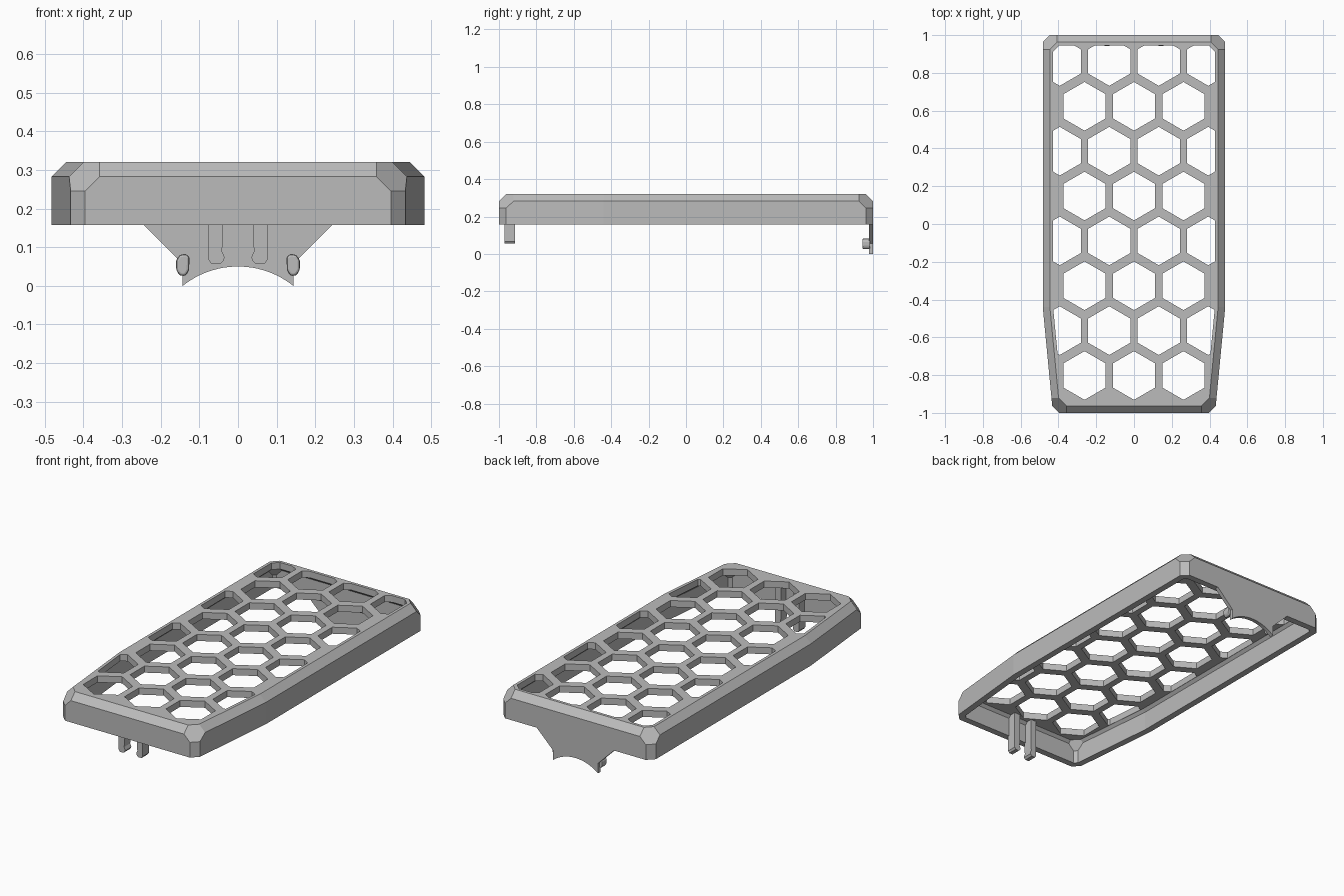
import bpy, bmesh, math
from mathutils import Vector

cube = bpy.data.objects.get("Cube")
if cube:
    bpy.data.objects.remove(cube)

grey = bpy.data.materials.new("mid grey")
grey.use_nodes = True
COLOUR = (0.5, 0.5, 0.5, 1)
grey.diffuse_color = COLOUR
grey.node_tree.nodes["Principled BSDF"].inputs["Base Color"].default_value = COLOUR

TOP, BASE = 0.32, 0.158     # cover height range
WALL = 0.0375               # shell thickness, also the chamfer size
HALF = 0.483                # half width


def finish(name, bm):
    bmesh.ops.recalc_face_normals(bm, faces=bm.faces)
    mesh = bpy.data.meshes.new(name)
    bm.to_mesh(mesh)
    bm.free()
    mesh.materials.append(grey)
    obj = bpy.data.objects.new(name, mesh)
    bpy.context.collection.objects.link(obj)
    return obj


def plane(x, y, z, d):
    n = Vector((x, y, z))
    return n.normalized(), d / n.length


def convex(planes, low, high):
    """Solid bounded by half-spaces between two heights."""
    bm = bmesh.new()
    bmesh.ops.create_cube(bm, size=1)
    for v in bm.verts:
        v.co = Vector((v.co.x * 4, v.co.y * 4, low if v.co.z < 0 else high))
    for n, d in planes:
        bmesh.ops.bisect_plane(bm, geom=bm.verts[:] + bm.edges[:] + bm.faces[:], dist=1e-5,
                               plane_co=n * d, plane_no=n, clear_outer=True)
        rim = [e for e in bm.edges if e.is_boundary]
        if rim:
            bmesh.ops.holes_fill(bm, edges=rim, sides=0)
    return bm


def prism(name, profile, y0, y1):
    """Profile in x and z, extruded along y."""
    bm = bmesh.new()
    face = bm.faces.new([bm.verts.new((x, y0, z)) for x, z in profile])
    new = bmesh.ops.extrude_face_region(bm, geom=[face])["geom"]
    bmesh.ops.translate(bm, vec=(0, y1 - y0, 0),
                        verts=[g for g in new if isinstance(g, bmesh.types.BMVert)])
    return finish(name, bm)


# Cover outline: walls, top chamfers and cut corners
taper = Vector((0.522, -0.05)).normalized()
taper_d = taper.x * HALF + taper.y * -0.44
shell = []
for y in (-1, 1):
    shell += [plane(0, y, 0, 1), plane(0, y, 1, 1 + TOP - WALL)]
for s in (-1, 1):
    shell += [plane(s, 0, 0, HALF), plane(s, 0, 1, HALF + TOP - WALL),
              plane(s * taper.x, taper.y, 0, taper_d),
              plane(s * taper.x, taper.y, 1, taper_d + TOP - WALL)]
    for y, half in ((-1, 0.433), (1, HALF)):
        shell += [plane(s, y, 0, half + 1 - WALL), plane(s, y, 1, half + 1 + TOP - 3 * WALL)]
cover = finish("cover", convex(shell, BASE, TOP))

# Hollow inside with the same shape, one wall thickness smaller
inner = [(n, d - WALL) for n, d in shell]
ceiling = TOP - WALL
hollow = finish("hollow_cutter", convex(inner, 0.05, ceiling))

# Hexagonal holes, trimmed to the flat ceiling
trim = [plane(n.x, n.y, 0, d - n.z * ceiling - 0.001) for n, d in inner]
PITCH, ROW, APOTHEM = 0.262, 0.2375, 0.1115
holes = bmesh.new()
for row in range(8):
    cy = -0.802 + ROW * row
    columns = (-1, 0, 1) if row % 2 == 0 else (-1.5, -0.5, 0.5, 1.5)
    for c in columns:
        hexagon = []
        for k in range(6):
            a = k * math.pi / 3
            x, y = math.cos(a), math.sin(a)
            hexagon.append(plane(x, y, 0, APOTHEM + x * c * PITCH + y * cy))
        part = convex(hexagon + trim, ceiling - 0.05, TOP + 0.05)
        temp = bpy.data.meshes.new("temp")
        part.to_mesh(temp)
        part.free()
        holes.from_mesh(temp)
        bpy.data.meshes.remove(temp)
hexes = finish("hole_cutter", holes)

for cutter in (hollow, hexes):
    mod = cover.modifiers.new(cutter.name, 'BOOLEAN')
    mod.operation = 'DIFFERENCE'
    mod.solver = 'EXACT'
    mod.object = cutter
    cutter.hide_render = True
bpy.context.view_layer.update()
result = bpy.data.meshes.new_from_object(cover.evaluated_get(bpy.context.evaluated_depsgraph_get()))
cover.modifiers.clear()
cover.data = result
for cutter in (hollow, hexes):
    bpy.data.objects.remove(cutter)

# Rear tab with arched lower edge
RADIUS = 0.2295
reach = math.asin(0.143 / RADIUS)
arch = []
for i in range(25):
    a = reach * (1 - i / 12)
    arch.append((RADIUS * math.sin(a), 0.05 - RADIUS + RADIUS * math.cos(a)))
prism("rear_tab", [(-0.143, 0.057), (-0.245, BASE), (0.245, BASE), (0.143, 0.057)] + arch, 0.978, 1)

# Mirrored front clips and rear hooks
CLIP = [(0.076, ceiling), (0.076, 0.067), (0.068, 0.056), (0.046, 0.056), (0.036, 0.067),
        (0.035, 0.075), (0.042, 0.09), (0.04, 0.105), (0.04, ceiling)]
HOOK = [(0.125, 0.075), (0.135, 0.083), (0.152, 0.08), (0.16, 0.065), (0.16, 0.04),
        (0.15, 0.026), (0.135, 0.026), (0.127, 0.04)]
for s, side in ((-1, "right"), (1, "left")):
    prism(side + "_front_clip", [(s * x, z) for x, z in CLIP], -0.97, -0.915)
    hook = prism(side + "_rear_hook", [(s * x, z) for x, z in HOOK], 0.943, 0.985)
    bevel = hook.modifiers.new("bevel", 'BEVEL')
    bevel.width = 0.008
    bevel.segments = 2
